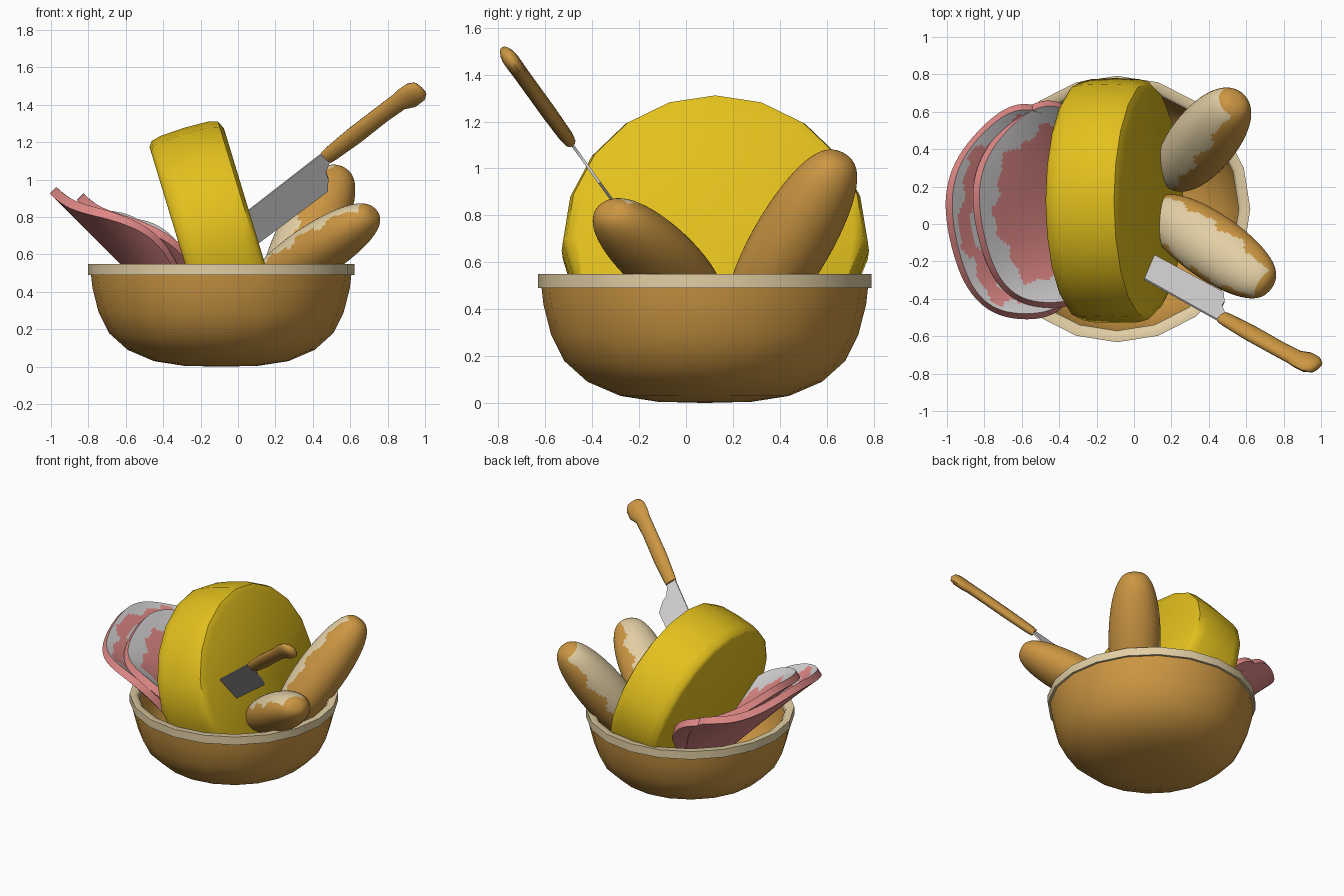
import bpy, bmesh, math
from mathutils import Vector, Matrix

if "Cube" in bpy.data.objects:
    bpy.data.objects.remove(bpy.data.objects["Cube"])


def mat(name, r, g, b):
    m = bpy.data.materials.new(name)
    m.diffuse_color = (r, g, b, 1)
    m.use_nodes = True
    m.node_tree.nodes["Principled BSDF"].inputs["Base Color"].default_value = m.diffuse_color
    return m


BROWN = mat("crust_brown", .60, .305, .055)
CREAM = mat("pale_cream", .76, .62, .37)
YELLOW = mat("cheese_yellow", .77, .53, .012)
PINK = mat("meat_pink", .74, .25, .24)
GREY = mat("pale_grey", .66, .64, .64)


def smooth(ob, angle):
    bpy.ops.object.select_all(action='DESELECT')
    ob.select_set(True)
    bpy.context.view_layer.objects.active = ob
    for m in list(ob.modifiers):
        bpy.ops.object.modifier_apply(modifier=m.name)
    bpy.ops.object.shade_smooth_by_angle(angle=math.radians(angle))


def build(name, bm, mats):
    me = bpy.data.meshes.new(name)
    bm.to_mesh(me)
    bm.free()
    ob = bpy.data.objects.new(name, me)
    bpy.context.collection.objects.link(ob)
    for m in mats:
        me.materials.append(m)
    return ob


def finish(name, bm, mats, angle=40):
    smooth(build(name, bm, mats), angle)


def skin(rings, closed=False):
    """Join rings of points with quads."""
    bm = bmesh.new()
    vs = [[bm.verts.new(p) for p in r] for r in rings]
    pairs = list(zip(vs, vs[1:])) + ([(vs[-1], vs[0])] if closed else [])
    for a, b in pairs:
        for i in range(len(a)):
            j = (i + 1) % len(a)
            bm.faces.new((a[i], a[j], b[j], b[i]))
    bmesh.ops.remove_doubles(bm, verts=bm.verts, dist=1e-5)
    bmesh.ops.recalc_face_normals(bm, faces=bm.faces)
    return bm


def lathe(profile, n, M, closed=False):
    """Revolve (radius, height) points about the z axis of matrix M."""
    return skin([[M @ Vector((r * math.cos(a), r * math.sin(a), z))
                  for a in (2 * math.pi * i / n for i in range(n))]
                 for r, z in profile], closed)


def frame(x, y, z, o):
    M = Matrix((x, y, z)).transposed().to_4x4()
    M.translation = o
    return M


# Bowl and rim
C = Matrix.Translation((-.09, .08, 0))
bowl = [(0, 0), (.2, .005), (.36, .03), (.5, .09), (.6, .18), (.655, .29), (.688, .42),
        (.698, .51), (.66, .51), (.645, .42), (.61, .3), (.55, .2), (.45, .12), (.3, .06), (0, .04)]
finish("bowl", lathe(bowl, 20, C), [BROWN])
finish("bowl_rim", lathe([(.69, .49), (.712, .49), (.712, .55), (.665, .55), (.65, .53), (.65, .49)],
                         20, C, True), [CREAM], 70)

# Cheese wheel, leaning to the left, trimmed inside the bowl
ax = Vector((.957, 0, .29))
ay = Vector((0, 1, 0))
M = frame(ay, ax.cross(ay), ax, (-.10, .125, .65))
wheel = [(0, .205), (.59, .205), (.635, .185), (.65, .13), (.655, 0),
         (.65, -.13), (.638, -.185), (.61, -.205), (0, -.205)]
bm = lathe(wheel, 20, M)
res = bmesh.ops.bisect_plane(bm, geom=bm.verts[:] + bm.edges[:] + bm.faces[:],
                             plane_co=(0, 0, .16), plane_no=(0, 0, 1), clear_inner=True)
bmesh.ops.holes_fill(bm, edges=[e for e in bm.edges if e.is_boundary])
for v in bm.verts:
    if v.co.z < .53:
        v.co.y = .115 + (v.co.y - .125) * .94
finish("cheese_wheel", bm, [YELLOW], 50)


# Bread loaves with a pale top patch
def loaf(name, tip, d, length, rad, flat, twist):
    d = Vector(d).normalized()
    u = (Vector((0, 0, 1)) - d * d.z).normalized()
    s = d.cross(u)
    patch = (u + s * twist).normalized()
    mid = Vector(tip) - d * length / 2
    rings = []
    for i in range(49):
        a = math.pi * i / 48
        r = rad * math.sin(a) ** .7
        rings.append([mid + d * math.cos(a) * length / 2
                      + s * r * math.cos(t) + u * r * flat * math.sin(t)
                      for t in (2 * math.pi * k / 72 for k in range(72))])
    bm = skin(rings)
    for f in bm.faces:
        p = f.calc_center_median() - mid
        along = p.dot(d) / length
        side = (p - d * p.dot(d)).normalized().dot(patch)
        wob = .1 * math.sin(along * 24) + .05 * math.sin(along * 51)
        f.material_index = int(side > .55 + wob and abs(along) < .46)
    finish(name, bm, [BROWN, CREAM], 60)


loaf("bread_front", (.725, -.335, .825), (.72, -.5, .48), .86, .175, .8, .2)
loaf("bread_back", (.55, .665, 1.055), (.38, .46, .79), .92, .178, .92, -.9)


# Sliced meat: sagging discs with a fatty border
def slice_of_meat(name, cx, cy, rx, ry, top, inner_fat):
    bm = bmesh.new()
    n, m = 96, 30
    c = bm.verts.new((0, 0, 0))
    grid = [[bm.verts.new((math.cos(2 * math.pi * i / n) * k / m,
                           math.sin(2 * math.pi * i / n) * k / m, 0))
             for i in range(n)] for k in range(1, m + 1)]
    for i in range(n):
        j = (i + 1) % n
        bm.faces.new((c, grid[0][i], grid[0][j]))
        for a, b in zip(grid, grid[1:]):
            bm.faces.new((a[i], b[i], b[j], a[j]))
    for f in bm.faces:
        p = f.calc_center_median()
        t = math.atan2(p.y, p.x)
        r = p.length + .05 * math.sin(7 * t) + .03 * math.sin(17 * t + 1)
        f.material_index = int(r > .9 or .6 < r < .73) if inner_fat else int(r > .78)
    for v in bm.verts:
        t = math.atan2(v.co.y, v.co.x)
        w = 1 + .02 * math.sin(5 * t)
        dx, dy = rx * (1 + v.co.x * w), ry * v.co.y * w
        v.co = (cx - rx + dx, cy + dy, max(top - dx, .26) + 2 * dy * dy * max(dx, 0))
    ob = build(name, bm, [PINK, GREY, PINK, PINK])
    s = ob.modifiers.new("thickness", 'SOLIDIFY')
    s.thickness = .05
    s.offset = -1
    s.material_offset = s.material_offset_rim = 2
    smooth(ob, 40)


slice_of_meat("meat_slice_outer", -.58, .055, .39, .545, .96, True)
slice_of_meat("meat_slice_inner", -.45, .095, .375, .525, .925, False)

# Knife stuck into the cheese: d runs to the handle end, w towards the cutting edge
e = Vector((0, .585, -.81))
d = (Vector((.72, 0, 0)) - e * .69).normalized()
w = (Vector((.69, 0, 0)) + e * .72).normalized()
K = frame(d, w, d.cross(w), (.48, -.503, 1.125))
outline = [(-.8, -.036), (.03, -.036), (.03, .03), (-.03, .04), (-.08, .07), (-.1, .11),
           (-.16, .166), (-.72, .155), (-.8, .08)]
bm = bmesh.new()
face = bm.faces.new([bm.verts.new(K @ Vector((a, b, -.006))) for a, b in outline])
ext = bmesh.ops.extrude_face_region(bm, geom=[face])
bmesh.ops.translate(bm, vec=K.to_3x3() @ Vector((0, 0, .012)),
                    verts=[g for g in ext["geom"] if isinstance(g, bmesh.types.BMVert)])
bmesh.ops.recalc_face_normals(bm, faces=bm.faces)
finish("knife_blade", bm, [GREY])

# Handle: (distance, sideways shift, half width, half thickness)
secs = [(-.01, 0, 0, 0), (-.01, 0, .042, .026), (.03, 0, .046, .03), (.2, 0, .054, .033),
        (.4, 0, .052, .033), (.52, .004, .055, .033), (.57, .016, .073, .034),
        (.63, .018, .072, .034), (.665, .018, .05, .025), (.678, .018, 0, 0)]
finish("knife_handle", skin([[K @ Vector((x, o + a * math.cos(t), b * math.sin(t)))
                              for t in (2 * math.pi * k / 12 for k in range(12))]
                             for x, o, a, b in secs]), [BROWN], 50)
